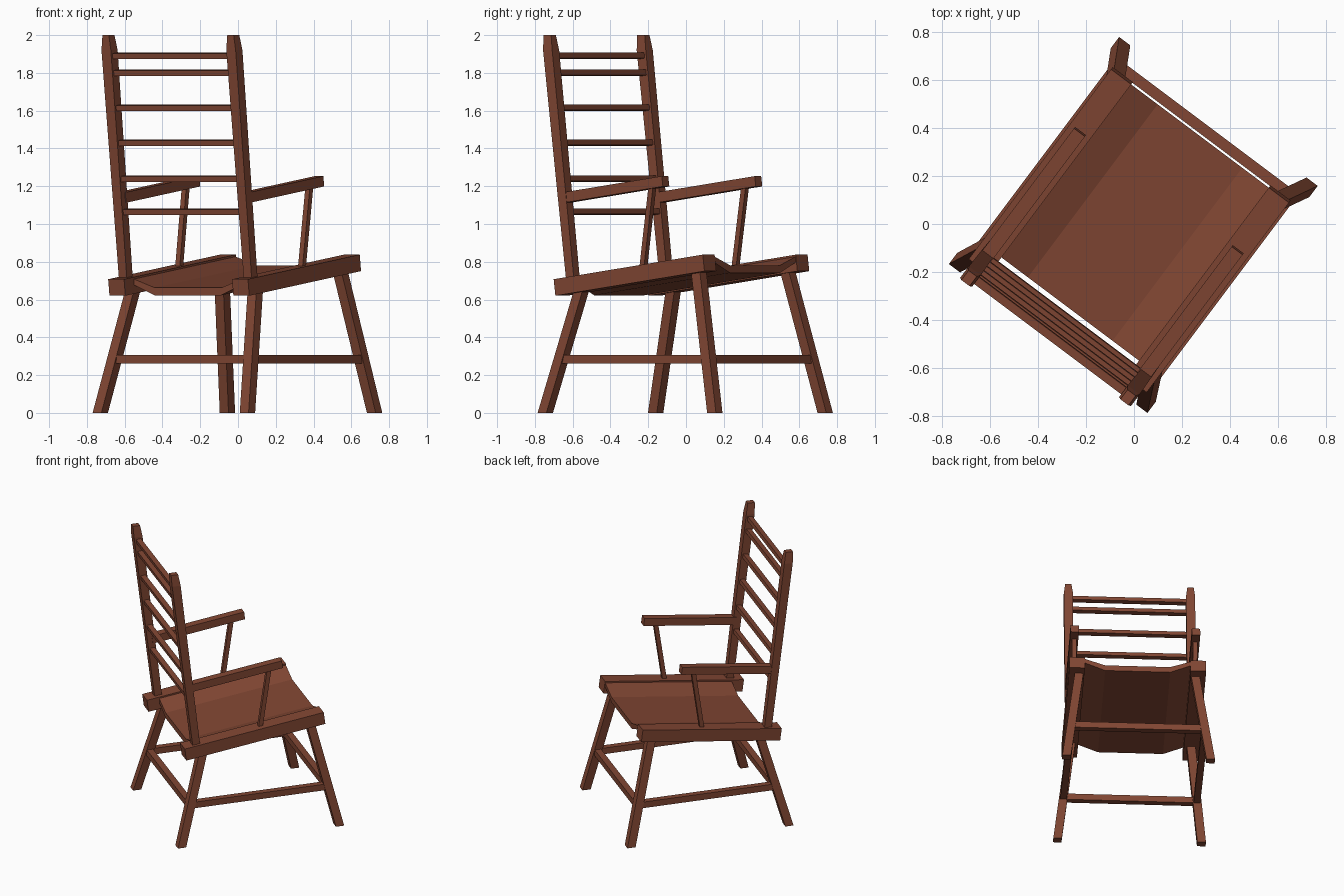
import bpy, math
from mathutils import Matrix, Vector

if "Cube" in bpy.data.objects:
    bpy.data.objects.remove(bpy.data.objects["Cube"])

# Chair is built facing +y in its own frame, then turned about z
TURN = Matrix.Rotation(-math.atan2(0.6, 0.8), 4, 'Z')
SLOPE = 0.132                     # upward tilt of seat, rails and arms
TILT = math.atan(SLOPE)

wood = bpy.data.materials.new("wood")
wood.diffuse_color = (0.22, 0.062, 0.033, 1)
wood.use_nodes = True
wood.node_tree.nodes["Principled BSDF"].inputs["Base Color"].default_value = wood.diffuse_color


def loft(name, rings):
    """Closed solid through matching rings of points."""
    n = len(rings[0])
    verts = [TURN @ Vector(p) for r in rings for p in r]
    faces = [list(range(n))[::-1], [len(verts) - n + i for i in range(n)]]
    for k in range(len(rings) - 1):
        a, b = k * n, (k + 1) * n
        faces += [(a + i, a + (i + 1) % n, b + (i + 1) % n, b + i) for i in range(n)]
    me = bpy.data.meshes.new(name)
    me.from_pydata(verts, [], faces)
    me.materials.append(wood)
    ob = bpy.data.objects.new(name, me)
    bpy.context.collection.objects.link(ob)
    return ob


def square(c, wx, wy):
    x, y, z = c
    return [(x + sx * wx / 2, y + sy * wy / 2, z)
            for sx, sy in ((-1, -1), (1, -1), (1, 1), (-1, 1))]


def box(name, centre, size, tilt=0.0, yaw=0.0):
    m = (Matrix.Translation(centre) @ Matrix.Rotation(yaw, 4, 'Z')
         @ Matrix.Rotation(tilt, 4, 'X'))
    x, y, z = size
    return loft(name, [[m @ Vector(p) for p in square((0, 0, s * z / 2), x, y)]
                       for s in (-1, 1)])


def seat_z(y):
    return 0.733 + SLOPE * y


def post_y(z):
    return -0.44 - 0.119 * (z - 0.72)


def leg_at(front, z):
    y = 0.556 - 0.237 * z if front else -0.566 + 0.275 * z
    return 0.487 - 0.126 * z, y


# Parts that come in left and right pairs
for s, side in ((-1, "left"), (1, "right")):
    X = s * 0.41
    box(f"seat_rail_{side}", (X, -0.03, seat_z(-0.03)), (0.105, 0.995, 0.088), TILT)

    # back posts with tapered tops
    loft(f"back_post_{side}", [square((s * 0.413, post_y(z), z), wx, wy) for z, wx, wy in
                               ((0.66, 0.052, 0.052), (1.92, 0.062, 0.06), (2.0, 0.042, 0.05))])

    # arm and its slanted support
    box(f"arm_{side}", (X, -0.155, 1.183), (0.057, 0.66, 0.055), TILT)
    loft(f"arm_support_{side}", [square((s * 0.406, 0.015, 0.72), 0.03, 0.03),
                                 square((s * 0.409, 0.086, 1.21), 0.03, 0.03)])

    # splayed legs
    for front, end, top in ((True, "front", 0.76), (False, "back", 0.68)):
        rings = []
        for z in (0, top):
            x, y = leg_at(front, z)
            rings.append(square((s * x, y, z), 0.058, 0.058))
        loft(f"{end}_leg_{side}", rings)

    # side stretcher
    x, yf = leg_at(True, 0.285)
    yb = leg_at(False, 0.285)[1]
    box(f"side_stretcher_{side}", (s * x, (yf + yb) / 2, 0.285), (0.045, yf - yb, 0.045))

# front and back stretchers
for front, end in ((True, "front"), (False, "back")):
    x, y = leg_at(front, 0.285)
    box(f"{end}_stretcher", (0, y, 0.285), (2 * x, 0.045, 0.045))

# dished seat
profile = [(-0.37, 0.008), (-0.22, -0.052), (0.22, -0.052), (0.37, 0.008),
           (0.37, 0.038), (0.22, -0.012), (-0.22, -0.012), (-0.37, 0.038)]
loft("seat", [[(x, y, seat_z(y) + z) for x, z in profile] for y in (0.457, -0.442)])

# back slats
for i, z in enumerate((1.065, 1.24, 1.43, 1.615, 1.8, 1.89)):
    box(f"back_slat_{i + 1}", (0, post_y(z), z), (0.8, 0.035, 0.029), TILT)
